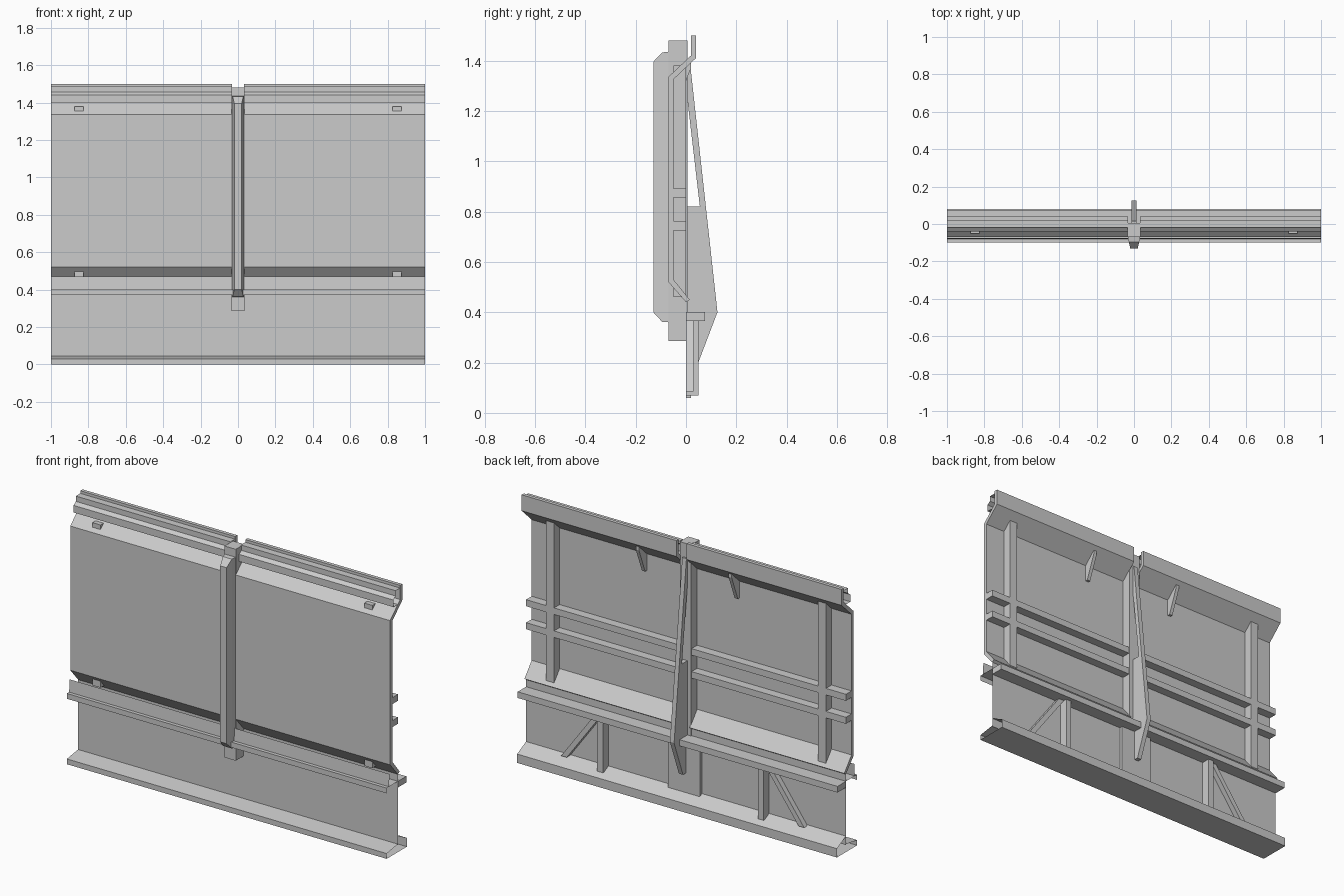
import bpy, bmesh
from mathutils import Vector

if "Cube" in bpy.data.objects:
    bpy.data.objects.remove(bpy.data.objects["Cube"])


def finish(name, bm, mirror=False):
    bmesh.ops.recalc_face_normals(bm, faces=bm.faces)
    me = bpy.data.meshes.new(name)
    bm.to_mesh(me)
    bm.free()
    ob = bpy.data.objects.new(name, me)
    bpy.context.collection.objects.link(ob)
    if mirror:
        ob.modifiers.new("Mirror", 'MIRROR').use_mirror_merge = False
    return ob


def extrude(name, pts, x0, x1, closed=True, mirror=False):
    """Sweep a (y, z) profile along x; open profiles give thin sheets."""
    bm = bmesh.new()
    a = [bm.verts.new((x0, y, z)) for y, z in pts]
    b = [bm.verts.new((x1, y, z)) for y, z in pts]
    n = len(pts)
    for i in range(n if closed else n - 1):
        j = (i + 1) % n
        bm.faces.new((a[i], a[j], b[j], b[i]))
    if closed:
        bm.faces.new(a)
        bm.faces.new(b)
    return finish(name, bm, mirror)


def box(name, x0, x1, y0, y1, z0, z1, mirror=False):
    return extrude(name, [(y0, z0), (y1, z0), (y1, z1), (y0, z1)], x0, x1, True, mirror)


# Folded main panel, two halves with a gap behind the centre post
extrude("side_panel", [(-.07, .52), (-.07, 1.335), (.02, 1.42), (.02, 1.5), (.04, 1.5),
                       (.04, 1.41), (-.05, 1.325), (-.05, .53), (.015, .45), (.0, .44)],
        .032, 1, mirror=True)

# Stepped top rim channel
extrude("top_rim", [(.02, 1.485), (-.02, 1.485), (-.02, 1.455), (-.04, 1.44),
                    (-.04, 1.40), (0, 1.40)], .032, 1, closed=False, mirror=True)

# Lower web sheet
extrude("lower_web", [(0, .04), (0, .45)], -1, 1, closed=False)

# Middle rail: front folded strip and solid rear bar
extrude("middle_rail_front", [(-.075, .47), (-.08, .40), (-.1, .40), (-.1, .37)],
        -1, 1, closed=False)
extrude("middle_rail_top", [(-.1, .40), (0, .40)], -1, 1, closed=False)
box("middle_rail_rear", -1, 1, 0, .075, .365, .40)

# Bottom flange sheet with sloped rear face
extrude("bottom_flange", [(0, .09), (.08, .05), (.08, 0), (-.1, 0), (-.1, .03), (0, .045)],
        -1, 1, closed=False)

# Centre post: backing box and tapered front hat
box("centre_post", -.035, .035, -.07, .005, .285, 1.48)
bm = bmesh.new()
rings = [(-.07, .033, .36, 1.435), (-.095, .028, .362, 1.432), (-.13, .02, .40, 1.395)]
loops = [[bm.verts.new((sx * w, y, z)) for sx, z in ((-1, z0), (1, z0), (1, z1), (-1, z1))]
         for y, w, z0, z1 in rings]
for p, q in zip(loops, loops[1:]):
    for i in range(4):
        j = (i + 1) % 4
        bm.faces.new((p[i], p[j], q[j], q[i]))
bm.faces.new(loops[0])
bm.faces.new(loops[-1])
finish("post_hat", bm)

# Rear rib, slender at the top, and its mounting plate
extrude("rear_rib", [(0, 1.40), (.015, 1.40), (.125, .40), (.045, .19), (0, .19),
                     (0, .82), (.055, .82), (.005, 1.25), (0, 1.25)], -.013, .013)
box("rib_plate", -.1, .1, 0, .02, .06, .365)

# Rear uprights and horizontal rails
box("rear_upright", .825, .875, -.05, 0, .46, 1.38, mirror=True)
for z in (.855, .725):
    box("rear_rail", .035, 1, -.05, 0, z, z + .037, mirror=True)

# Small fins under the top rim
extrude("rim_fin", [(-.05, 1.23), (-.05, 1.33), (.02, 1.40), (.02, 1.37), (-.035, 1.23)],
        .28, .30, mirror=True)

# Lower uprights and diagonal struts
box("lower_upright", .485, .52, 0, .05, .07, .365, mirror=True)
bm = bmesh.new()
pts = [(.52, .365), (.555, .365), (.76, .085), (.725, .085)]
front = [bm.verts.new((x, 0, z)) for x, z in pts]
back = [bm.verts.new((x, .03, z)) for x, z in pts]
bm.faces.new(front)
bm.faces.new(back)
for i in range(4):
    j = (i + 1) % 4
    bm.faces.new((front[i], front[j], back[j], back[i]))
finish("diagonal_strut", bm, mirror=True)
